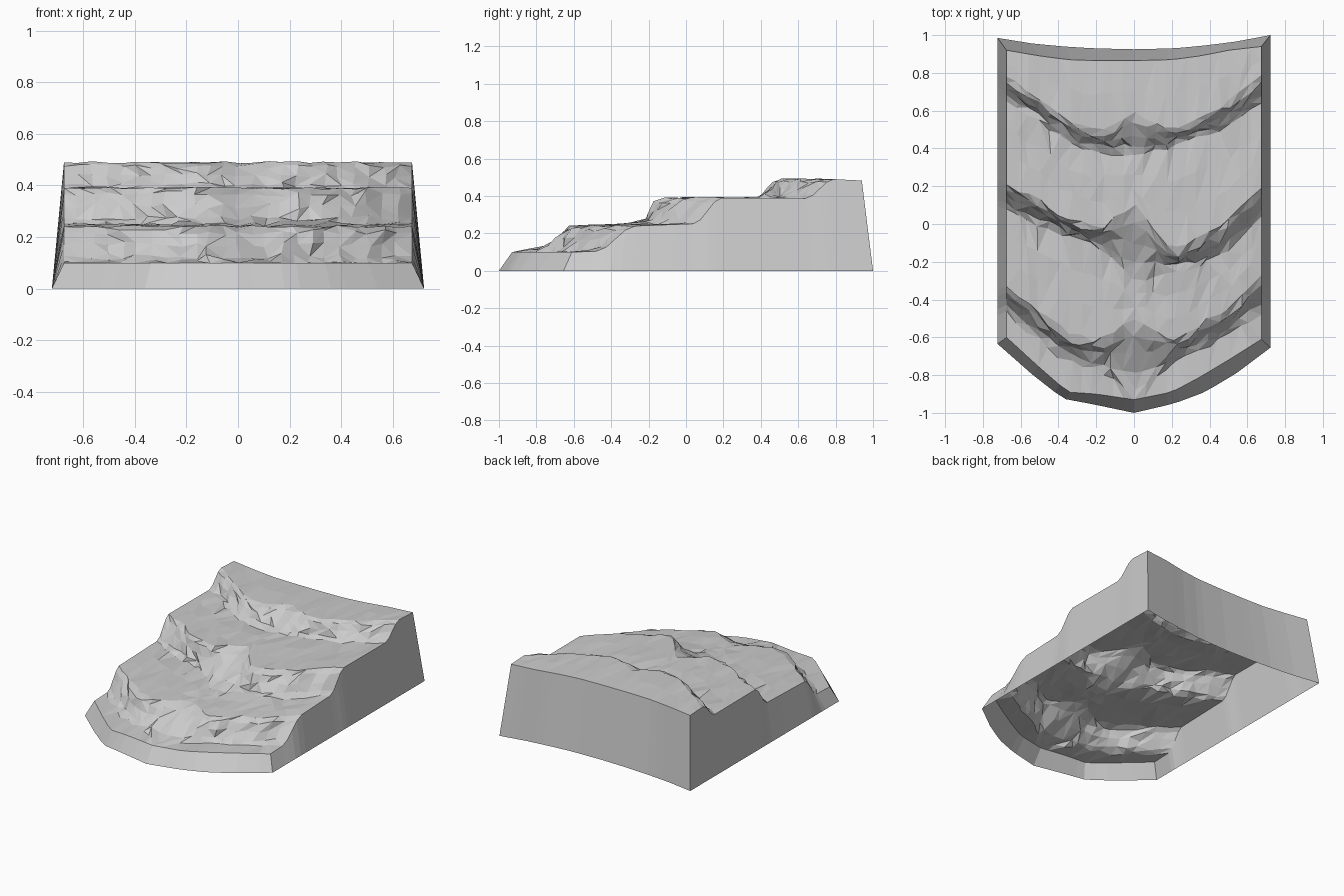
import bpy, bmesh, random

if "Cube" in bpy.data.objects:
    bpy.data.objects.remove(bpy.data.objects["Cube"])
random.seed(4)

# x stations, and the y position of each terrace line at those stations
XS = [-.675, -.5, -.35, -.2, 0, .2, .35, .5, .675]
LINES = [  # (height, y values): front rim, then foot and top of each step, back rim
    (.100, [-.60, -.76, -.89, -.90, -.93, -.89, -.81, -.72, -.61]),
    (.105, [-.46, -.62, -.73, -.77, -.88, -.75, -.66, -.59, -.48]),
    (.240, [-.33, -.46, -.58, -.62, -.50, -.62, -.54, -.45, -.27]),
    (.252, [.08, -.01, -.07, -.10, -.30, -.25, -.23, -.14, .04]),
    (.390, [.21, .13, .03, -.03, .10, -.14, -.08, .03, .19]),
    (.388, [.65, .54, .43, .38, .36, .41, .46, .51, .64]),
    (.490, [.78, .66, .55, .50, .58, .50, .56, .64, .79]),
    (.483, [.92, .89, .87, .865, .865, .87, .89, .92, .94]),
]
BASE_FRONT = [-.635, -.80, -.925, -.955, -1, -.95, -.89, -.795, -.655]
BASE_BACK = [.985, .955, .94, .93, .925, .93, .945, .965, 1]
BASE_HALF_WIDTH = .722
SPANS = [1, 4, 3, 4, 3, 4, 2]   # rows between neighbouring lines
COLS = 24


def interp(ys, x):
    for i in range(len(XS) - 1):
        if x <= XS[i + 1] + 1e-6:
            t = (x - XS[i]) / (XS[i + 1] - XS[i])
            return ys[i] + t * (ys[i + 1] - ys[i])
    return ys[-1]


def jitter(a):
    return random.uniform(-a, a)


# rows as (line index, fraction)
rows = [(k, j / n) for k, n in enumerate(SPANS) for j in range(n)] + [(len(SPANS) - 1, 1.0)]
bm = bmesh.new()
grid = []

# terraced ground surface, with uneven rocky cliffs
for r, (k, t) in enumerate(rows):
    (z0, y0), (z1, y1) = LINES[k], LINES[k + 1]
    cliff = k % 2 == 1
    e = t * t * (3 - 2 * t) if cliff else t
    line = []
    for c in range(COLS + 1):
        x = XS[0] + (XS[-1] - XS[0]) * c / COLS
        a, b = interp(y0, x), interp(y1, x)
        y, z = a + (b - a) * t, z0 + (z1 - z0) * e
        if 0 < r < len(rows) - 1 and 0 < c < COLS:
            x += jitter(.013)
            y += jitter(.015)
            z += jitter(.011 if cliff else .005)
        line.append(bm.verts.new((x, y, z)))
    grid.append(line)
for r in range(len(rows) - 1):
    for c in range(COLS):
        q = [grid[r][c], grid[r][c + 1], grid[r + 1][c + 1], grid[r + 1][c]]
        if random.random() < .5:
            q = q[1:] + q[:1]
        bm.faces.new((q[0], q[1], q[2]))
        bm.faces.new((q[0], q[2], q[3]))

# sloping outer walls, open underneath
rim = (grid[0] + [row[-1] for row in grid[1:]] + grid[-1][-2::-1]
       + [row[0] for row in grid[-2:0:-1]])
base = []
for v in rim:
    x, y = v.co.x, v.co.y
    f, b = interp(LINES[0][1], x), interp(LINES[-1][1], x)
    of, ob = interp(BASE_FRONT, x), interp(BASE_BACK, x)
    base.append(bm.verts.new((x * BASE_HALF_WIDTH / XS[-1],
                              of + (y - f) / (b - f) * (ob - of), 0)))
for i in range(len(rim)):
    j = (i + 1) % len(rim)
    bm.faces.new((rim[j], rim[i], base[i], base[j]))

bm.normal_update()
mesh = bpy.data.meshes.new("terraced_ground")
bm.to_mesh(mesh)
bm.free()
obj = bpy.data.objects.new("terraced_ground", mesh)
bpy.context.collection.objects.link(obj)
